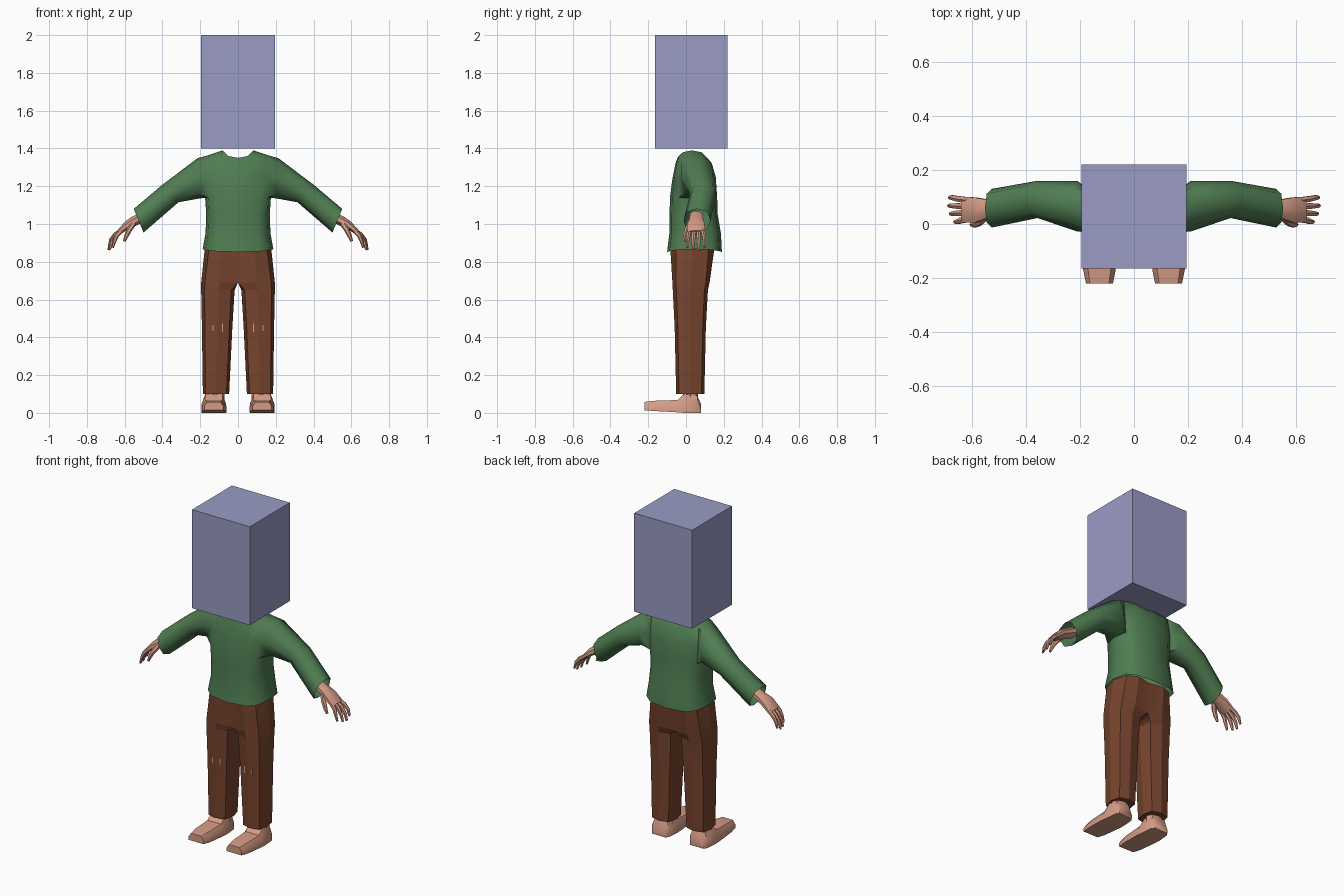
import bpy, bmesh, math
from mathutils import Vector

if "Cube" in bpy.data.objects:
    bpy.data.objects.remove(bpy.data.objects["Cube"])


def material(name, rgb):
    m = bpy.data.materials.new(name)
    m.diffuse_color = (*rgb, 1)
    m.use_nodes = True
    m.node_tree.nodes["Principled BSDF"].inputs["Base Color"].default_value = m.diffuse_color
    return m


LILAC = material("lilac", (0.32, 0.33, 0.56))
GREEN = material("sweater green", (0.08, 0.205, 0.085))
BROWN = material("trouser brown", (0.185, 0.058, 0.027))
SKIN = material("skin", (0.66, 0.33, 0.235))


def finish(bm, name, mat, angle=None, mirror=True):
    bmesh.ops.recalc_face_normals(bm, faces=bm.faces[:])
    me = bpy.data.meshes.new(name)
    bm.to_mesh(me)
    bm.free()
    me.materials.append(mat)
    if angle:
        for p in me.polygons:
            p.use_smooth = True
        me.set_sharp_from_angle(angle=math.radians(angle))
    ob = bpy.data.objects.new(name, me)
    bpy.context.collection.objects.link(ob)
    if mirror:
        mod = ob.modifiers.new("mirror", 'MIRROR')
        mod.use_clip = True
        mod.merge_threshold = 0.0005
    return ob


def bridge(bm, rings, closed=True):
    for a, b in zip(rings, rings[1:]):
        n = len(a)
        for i in range(n if closed else n - 1):
            j = (i + 1) % n
            bm.faces.new((a[i], a[j], b[j], b[i]))


def loft(bm, sections, caps=(True, True)):
    rings = [[bm.verts.new(p) for p in s] for s in sections]
    bridge(bm, rings)
    if caps[0]:
        bm.faces.new(rings[0])
    if caps[1]:
        bm.faces.new(rings[-1])


def tube(bm, path, radii, n=6):
    # radii: (half width along y, half thickness)
    pts = [Vector(p) for p in path]
    secs = []
    for i, p in enumerate(pts):
        d = (pts[min(i + 1, len(pts) - 1)] - pts[max(i - 1, 0)]).normalized()
        nor = d.cross(Vector((0, 1, 0))).normalized()
        side = nor.cross(d)
        secs.append([p + side * radii[i][0] * math.cos(t) + nor * radii[i][1] * math.sin(t)
                     for t in [2 * math.pi * (k + 0.5) / n for k in range(n)]])
    loft(bm, secs)


def box(bm, x0, x1, y0, y1, z0, z1):
    loft(bm, [[(x0, y0, z), (x1, y0, z), (x1, y1, z), (x0, y1, z)] for z in (z0, z1)])


# Head block
bm = bmesh.new()
box(bm, -0.195, 0.195, -0.165, 0.22, 1.4, 2.0)
finish(bm, "head_block", LILAC, mirror=False)

# Sweater: half torso rings (z, half width, front y, back y, side lift)
bm = bmesh.new()
TORSO = [(0.852, 0.187, -0.10, 0.19, 0.015), (0.95, 0.172, -0.088, 0.185, 0),
         (1.05, 0.168, -0.087, 0.168, 0), (1.14, 0.174, -0.085, 0.165, 0),
         (1.24, 0.178, -0.072, 0.158, 0), (1.325, 0.172, -0.055, 0.135, 0.035),
         (1.35, 0.08, -0.045, 0.11, 0.04)]
rings = []
for z, hx, y0, y1, lift in TORSO:
    ring = []
    for j in range(-3, 4):
        t = math.radians(30 * j)
        c, s = max(math.cos(t), 0), math.sin(t)
        c = 0 if abs(j) == 3 else c
        y = (y0 + y1) / 2 + (y1 - y0) / 2 * math.copysign(abs(s) ** 0.65, s)
        ring.append(bm.verts.new((hx * c ** 0.65, y, z + lift * c * c)))
    rings.append(ring)
for r in range(len(rings) - 1):
    for j in range(6):
        if r in (3, 4) and j in (2, 3):      # arm hole
            continue
        bm.faces.new((rings[r][j], rings[r][j + 1], rings[r + 1][j + 1], rings[r + 1][j]))
# Sleeve grown from the arm hole: (bottom x,z), (top x,z), front y, back y
hole = [rings[3][2], rings[3][3], rings[3][4], rings[4][4],
        rings[5][4], rings[5][3], rings[5][2], rings[4][2]]
OCT = [(-.75, .13), (0, 0), (.75, .13), (1, .5), (.75, .87), (0, 1), (-.75, .87), (-1, .5)]
sleeve = [hole]
for (bx, bz), (tx, tz), y0, y1 in [((0.205, 1.135), (0.215, 1.348), -0.028, 0.16),
                                   ((0.315, 1.115), (0.40, 1.208), 0.022, 0.16),
                                   ((0.50, 0.955), (0.552, 1.08), -0.013, 0.13)]:
    sleeve.append([bm.verts.new((bx + (tx - bx) * v, (y0 + y1) / 2 + u * (y1 - y0) / 2,
                                 bz + (tz - bz) * v)) for u, v in OCT])
bridge(bm, sleeve)
finish(bm, "sweater", GREEN, 60)

# Skin showing inside the neckline
bm = bmesh.new()
loft(bm, [[(0.065 * math.cos(t), 0.035 + 0.06 * math.sin(t), z)
           for t in [math.pi * k / 5 for k in range(10)]] for z in (1.32, 1.347)])
finish(bm, "neck", SKIN, mirror=False)

# Trousers: rings (z, inner x, outer x, front y, back y, corner)
bm = bmesh.new()
secs = []
for z, x0, x1, y0, y1, k in [(0.10, 0.047, 0.186, -0.052, 0.097, .8),
                             (0.45, 0.030, 0.191, -0.060, 0.105, .8),
                             (0.65, 0.018, 0.195, -0.070, 0.116, .8),
                             (0.69, 0, 0.195, -0.072, 0.125, .8),
                             (0.87, 0, 0.176, -0.083, 0.150, .74)]:
    sec = []
    for u, v in [(0, -1), (k, -k), (1, 0), (k, k), (0, 1), (-k, k), (-1, 0), (-k, -k)]:
        x = (x0 + x1) / 2 + u * (x1 - x0) / 2
        if x0 == 0 and u < 0:
            x, v = 0, v * 1.15
        sec.append((x, (y0 + y1) / 2 + v * (y1 - y0) / 2, z))
    secs.append(sec)
loft(bm, secs)
inner = [f for f in bm.faces if all(abs(v.co.x) < 1e-5 for v in f.verts)]
bmesh.ops.delete(bm, geom=inner, context='FACES_ONLY')
finish(bm, "trousers", BROWN, 12)

# Small knee tears
bm = bmesh.new()
for x, y, h in [(0.083, -0.0525, 0.022), (0.132, -0.0545, 0.016)]:
    box(bm, x - 0.003, x + 0.003, y - 0.003, y + 0.004, 0.45 - h, 0.45 + h)
finish(bm, "knee_tears", SKIN)

# Feet: sections along y (y, half width, bottom z, top z)
bm = bmesh.new()
secs = []
for y, hw, z0, z1 in [(0.08, 0.045, 0, 0.045), (0.06, 0.058, 0, 0.09), (-0.01, 0.064, 0, 0.10),
                      (-0.045, 0.066, 0.003, 0.068), (-0.17, 0.06, 0.01, 0.064),
                      (-0.22, 0.05, 0.014, 0.058)]:
    h = z1 - z0
    secs.append([(0.128 + hw * u, y, z0 + h * v) for u, v in
                 [(-1, 0), (1, 0), (1, .5), (.7, 1), (-.7, 1), (-1, .5)]])
loft(bm, secs)
loft(bm, [[(0.123 + 0.052 * math.cos(t), 0.024 + 0.04 * math.sin(t), z)
           for t in [math.pi * k / 4 for k in range(8)]] for z in (0.05, 0.15)])
finish(bm, "feet", SKIN, 40)

# Hands: palm, four fingers, thumb
bm = bmesh.new()
tube(bm, [(0.49, 0.055, 1.045), (0.55, 0.055, 1.015), (0.585, 0.052, 0.995), (0.632, 0.053, 0.955)],
     [(0.036, 0.03), (0.04, 0.028), (0.05, 0.024), (0.052, 0.014)], 8)
for y, yt, dx, dz in [(0.018, 0.008, -0.022, 0.012), (0.042, 0.038, -0.006, 0.002),
                      (0.065, 0.068, 0, 0), (0.088, 0.098, -0.002, 0.016)]:
    tube(bm, [(0.615, y, 0.968), (0.652 + dx / 2, (y + yt) / 2, 0.935 + dz / 2),
              (0.675 + dx, yt, 0.90 + dz), (0.686 + dx, yt, 0.862 + dz)],
         [(0.013, 0.012), (0.012, 0.012), (0.010, 0.010), (0.007, 0.006)])
tube(bm, [(0.555, 0.025, 1.0), (0.575, 0.004, 0.97), (0.59, -0.002, 0.94), (0.603, -0.002, 0.908)],
     [(0.016, 0.016), (0.014, 0.014), (0.012, 0.012), (0.007, 0.007)])
finish(bm, "hands", SKIN, 50)
